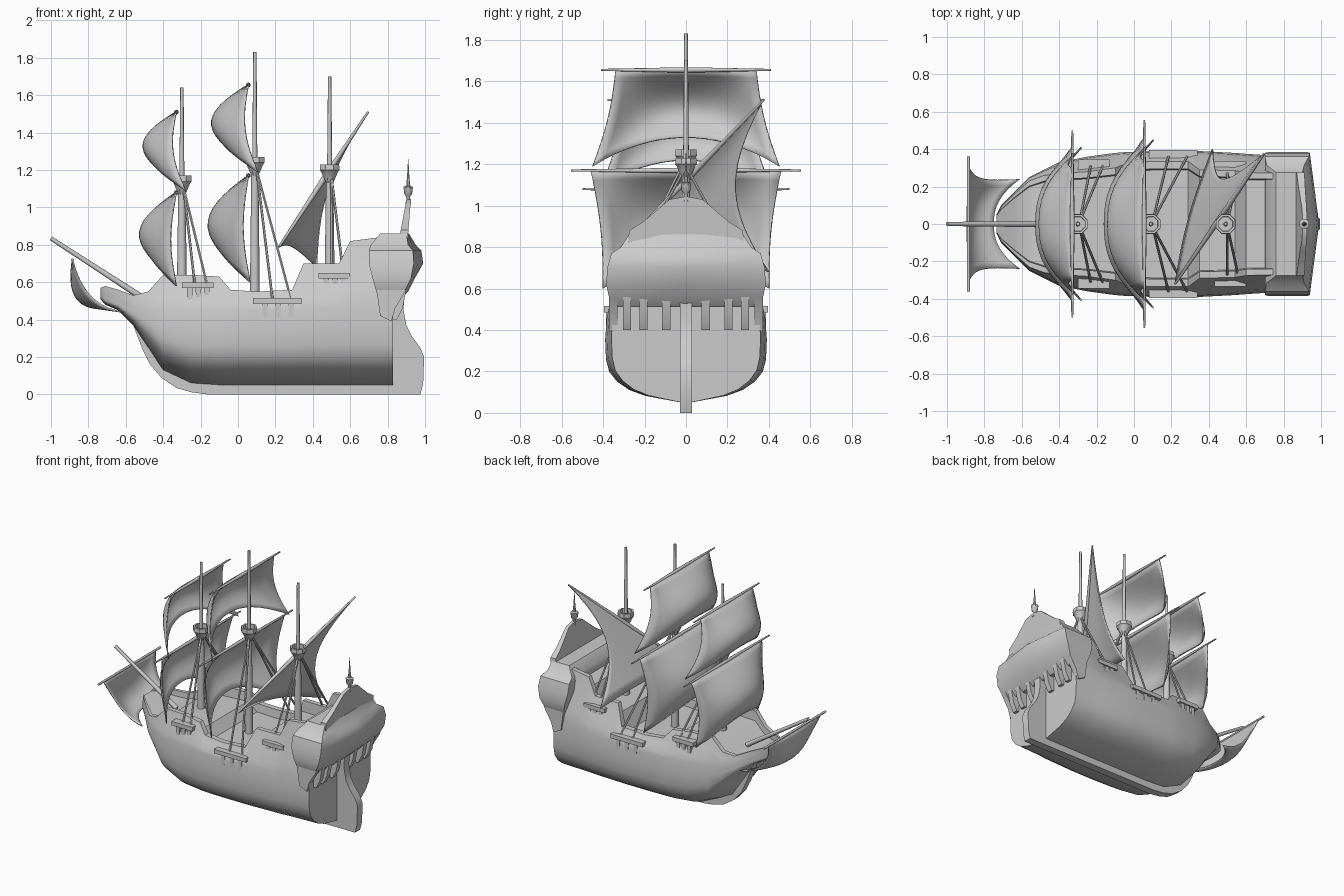
import bpy, bmesh, math
from mathutils import Vector

cube = bpy.data.objects.get("Cube")
if cube:
    bpy.data.objects.remove(cube)

grey = bpy.data.materials.new("plain_grey")
grey.use_nodes = True
grey.diffuse_color = (0.6, 0.6, 0.6, 1)
grey.node_tree.nodes["Principled BSDF"].inputs["Base Color"].default_value = (0.6, 0.6, 0.6, 1)


def add(name, verts, faces, angle=40, cloth=False):
    mesh = bpy.data.meshes.new(name)
    mesh.from_pydata([tuple(v) for v in verts], [], faces)
    bm = bmesh.new()
    bm.from_mesh(mesh)
    if not cloth:
        bmesh.ops.remove_doubles(bm, verts=bm.verts, dist=0.0005)
    bmesh.ops.recalc_face_normals(bm, faces=bm.faces)
    bm.to_mesh(mesh)
    bm.free()
    mesh.materials.append(grey)
    mesh.shade_smooth()
    mesh.set_sharp_from_angle(angle=math.radians(angle))
    obj = bpy.data.objects.new(name, mesh)
    bpy.context.collection.objects.link(obj)
    return obj


def loft(name, rings, angle=40):
    """Skin closed rings of equal length and cap both ends."""
    n = len(rings[0])
    verts = [p for ring in rings for p in ring]
    faces = [(i * n + j, i * n + (j + 1) % n, (i + 1) * n + (j + 1) % n, (i + 1) * n + j)
             for i in range(len(rings) - 1) for j in range(n)]
    faces += [tuple(range(n)), tuple(range(len(verts) - n, len(verts)))]
    return add(name, verts, faces, angle)


def sheet(name, fn, nu=16, nv=12):
    """Thin cloth from a function of u and v, both 0 to 1."""
    verts = [fn(i / nu, j / nv) for j in range(nv + 1) for i in range(nu + 1)]
    w = nu + 1
    faces = [(j * w + i, j * w + i + 1, (j + 1) * w + i + 1, (j + 1) * w + i)
             for j in range(nv) for i in range(nu)]
    obj = add(name, verts, faces, 60, True)
    mod = obj.modifiers.new("thickness", "SOLIDIFY")
    mod.thickness, mod.offset = 0.008, 0


def pole(name, a, b, r0, r1, sides=8):
    a, b = Vector(a), Vector(b)
    q = (b - a).to_track_quat("Z", "Y")
    circle = [Vector((math.cos(k * math.tau / sides), math.sin(k * math.tau / sides), 0))
              for k in range(sides)]
    loft(name, [[p + q @ (c * r) for c in circle] for p, r in ((a, r0), (b, r1))], 50)


def turned(name, x, profile, sides=8):
    """Lathe (radius, height) points about a vertical axis."""
    loft(name, [[(x + r * math.cos((k + .5) * math.tau / sides), r * math.sin((k + .5) * math.tau / sides), z)
                 for k in range(sides)] for r, z in profile])


def slab(name, outline, y0, y1):
    """Extrude an (x, z) outline between two y values."""
    loft(name, [[(x, y, z) for x, z in outline] for y in (y0, y1)])


# Hull: x, bottom, wale, rail, deck, half width, rail half width
stations = [
    (-.735, .51, .54, .57, .56, .05, .05), (-.71, .48, .52, .58, .55, .10, .09),
    (-.64, .45, .49, .56, .52, .17, .16), (-.56, .37, .46, .53, .49, .25, .23),
    (-.48, .25, .45, .55, .50, .29, .26), (-.40, .13, .45, .64, .57, .33, .27),
    (-.25, .06, .45, .64, .57, .36, .28), (-.10, .05, .45, .63, .57, .38, .30),
    (-.04, .05, .45, .56, .50, .385, .325), (.10, .05, .45, .55, .49, .39, .335),
    (.29, .05, .45, .56, .50, .39, .335), (.35, .05, .46, .70, .62, .39, .29),
    (.54, .05, .46, .70, .62, .38, .285), (.60, .05, .47, .82, .74, .375, .275),
    (.83, .05, .47, .85, .77, .36, .27)]
section = [(.06, 0), (.5, .08), (.7, .15), (.85, .25), (.95, .37), (.99, .52), (1, .75), (.98, 1)]


def hull_ring(x, zb, zw, zr, zd, hw, rw):
    half = [(hw * f, zb + (zw - zb) * t) for f, t in section]
    half += [(hw + (rw - hw) * f, zw + (zr - zw) * t) for f, t in ((.2, .22), (.65, .6), (1, 1))]
    half += [(rw * .88, zr), (rw * .86, zd)]
    return [(x, y, z) for y, z in half] + [(x, -y, z) for y, z in reversed(half)]


loft("hull", [hull_ring(*s) for s in stations], 45)

# Keel, stem and rudder
slab("keel", [(-.61, .47), (-.56, .37), (-.51, .24), (-.47, .16), (-.41, .09), (-.33, .035), (-.25, .012),
              (-.16, 0), (.84, 0), (.84, .06), (-.2, .08), (-.36, .16), (-.44, .3), (-.5, .47)], -.03, .03)
slab("rudder", [(.8, 0), (.975, 0), (.99, .06), (.995, .2), (.975, .25), (.93, .31), (.9, .37), (.885, .45),
                (.89, .56), (.8, .56)], -.03, .03)

# Overhanging stern gallery: height, front x, corner x, centre x, half width
gallery = [(.51, .76, .86, .87, .34), (.55, .74, .89, .91, .37), (.62, .72, .925, .945, .385),
           (.70, .70, .94, .99, .38), (.77, .70, .935, .98, .36), (.80, .71, .91, .95, .315),
           (.86, .76, .90, .915, .275)]
loft("stern_gallery", [[(f, w, z), (f, -w, z), (c, -w, z), ((c + m) / 2, -w / 2, z), (m, 0, z),
                        ((c + m) / 2, w / 2, z), (c, w, z)] for z, f, c, m, w in gallery])

# Arched stern board, thinner toward its top
arch = [(.28, .80), (.275, .88), (.21, .92), (.15, .97), (.08, 1.03), (0, 1.045)]
arch += [(-y, z) for y, z in reversed(arch[:-1])]
loft("stern_board", [[(x + (z - .8) * lean, y, z) for y, z in arch] for x, lean in ((.855, .19), (.905, .08))])

# Brackets under the gallery
for s in (-1, 1):
    for y in (.095, .205, .285):
        slab("gallery_bracket", [(.82, .40), (.85, .40), (.88, .46), (.9, .56), (.82, .56)],
             s * y - .02, s * y + .02)
    slab("side_bracket", [(.76, .42), (.82, .39), (.84, .46), (.9, .56), (.74, .56)], s * .33, s * .372)

# Stern lantern
turned("stern_lantern", .91, [(.018, 1.02), (.01, 1.04), (.012, 1.06), (.022, 1.07), (.028, 1.11),
                              (.012, 1.115), (.007, 1.16), (.001, 1.26)])

# Masts with tops, side channels and shrouds
masts = [("fore", -.3, .55, 1.10, 1.64, (-.30, -.13), .585, .345),
         ("main", .09, .47, 1.20, 1.83, (.08, .34), .50, .395),
         ("mizzen", .49, .60, 1.16, 1.70, (.43, .6), .635, .335)]
for name, x, base, top, tip, (c0, c1), cz, outer in masts:
    pole(name + "_lower_mast", (x, 0, base), (x, 0, top + .02), .027, .019, 10)
    pole(name + "_upper_mast", (x, 0, top), (x, 0, tip), .014, .009)
    turned(name + "_top", x, [(.02, top - .03), (.03, top - .01), (.048, top + .03), (.057, top + .04),
                              (.055, top + .07), (.042, top + .07), (.04, top + .04)])
    for s in (-1, 1):
        slab(name + "_channel", [(c0, cz - .015), (c1, cz - .015), (c1, cz + .015), (c0, cz + .015)],
             s * (outer - .08), s * outer)
        for k in range(3):
            cx = c0 + (c1 - c0) * (.25 + .27 * k)
            slab(name + "_channel_leg", [(cx - .012, cz - .09), (cx + .012, cz - .09), (cx + .016, cz),
                                         (cx - .016, cz)], s * (outer - .06), s * (outer - .01))
        for f in (.4, .78):
            pole(name + "_shroud", (x + .01, s * .015, top),
                 (c0 + (c1 - c0) * f, s * (outer - .035), cz + .01), .007, .007, 6)


# Square sails with yards
def square_sail(name, x, zt, zb, yard, wt, wb, bulge, arch, end):
    def cloth(u, v):
        u = 2 * u - 1
        belly = 1 - abs(u) ** 2.4
        side = end * v * v - .03 * math.sin(math.pi * v)
        mid = -bulge * math.sin(math.pi * (.06 + .74 * v)) + bulge * .18 * (1 - v)
        return (x + side * (1 - belly) + mid * belly,
                u * (wt + (wb - wt) * v - .02 * math.sin(math.pi * v)),
                zt - (zt - zb - arch * (1 - u * u)) * v)
    sheet(name + "_sail", cloth)
    for s in (-1, 1):
        pole(name + "_yard", (x, 0, zt), (x, s * yard, zt), .013, .005)


square_sail("fore_top", -.33, 1.51, 1.09, .38, .30, .41, .19, .13, .05)
square_sail("fore_lower", -.33, 1.08, .58, .50, .41, .36, .21, .14, 0)
square_sail("main_top", .055, 1.655, 1.19, .41, .34, .45, .21, .14, .05)
square_sail("main_lower", .055, 1.17, .60, .555, .46, .40, .23, .15, .01)

# Bowsprit and its sail
pole("bowsprit", (-1, 0, .835), (-.5, 0, .51), .011, .017)


def curve(points, t):
    """Cubic curve through four control points."""
    a, b, c, d = map(Vector, points)
    s = 1 - t
    return a * s ** 3 + b * 3 * s * s * t + c * 3 * s * t * t + d * t ** 3


def sprit_cloth(u, v):
    u = 2 * u - 1
    mid = curve([(-.885, 0, .72), (-.91, 0, .55), (-.87, 0, .47), (-.75, 0, .46)], v)
    side = curve([(-.885, 0, .72), (-.86, 0, .62), (-.80, 0, .46), (-.61, 0, .44)], v)
    p = mid.lerp(side, abs(u) ** 2.4)
    return (p.x, u * (.305 - .065 * v - .03 * math.sin(math.pi * v)), p.z)


sheet("sprit_sail", sprit_cloth)
pole("sprit_yard", (-.885, -.36, .72), (-.885, .36, .72), .008, .008)

# Slanted mizzen sail and yard
low, high = Vector((.22, -.32, .79)), Vector((.695, .375, 1.51))
pole("lateen_yard_low", low, (low + high) / 2, .006, .015)
pole("lateen_yard_high", (low + high) / 2, high, .015, .006)


def lateen_cloth(u, v):
    yard = low.lerp(high, v)
    leech = curve([(.42, .40, .68), (.43, .20, .98), (.46, .18, 1.15), high], v)
    p = yard.lerp(leech, u)
    p.x -= .025 * math.sin(math.pi * u) * (1 - v)
    p.z += .05 * math.sin(math.pi * u) * (1 - v) ** 2
    return p


sheet("lateen_sail", lateen_cloth)
